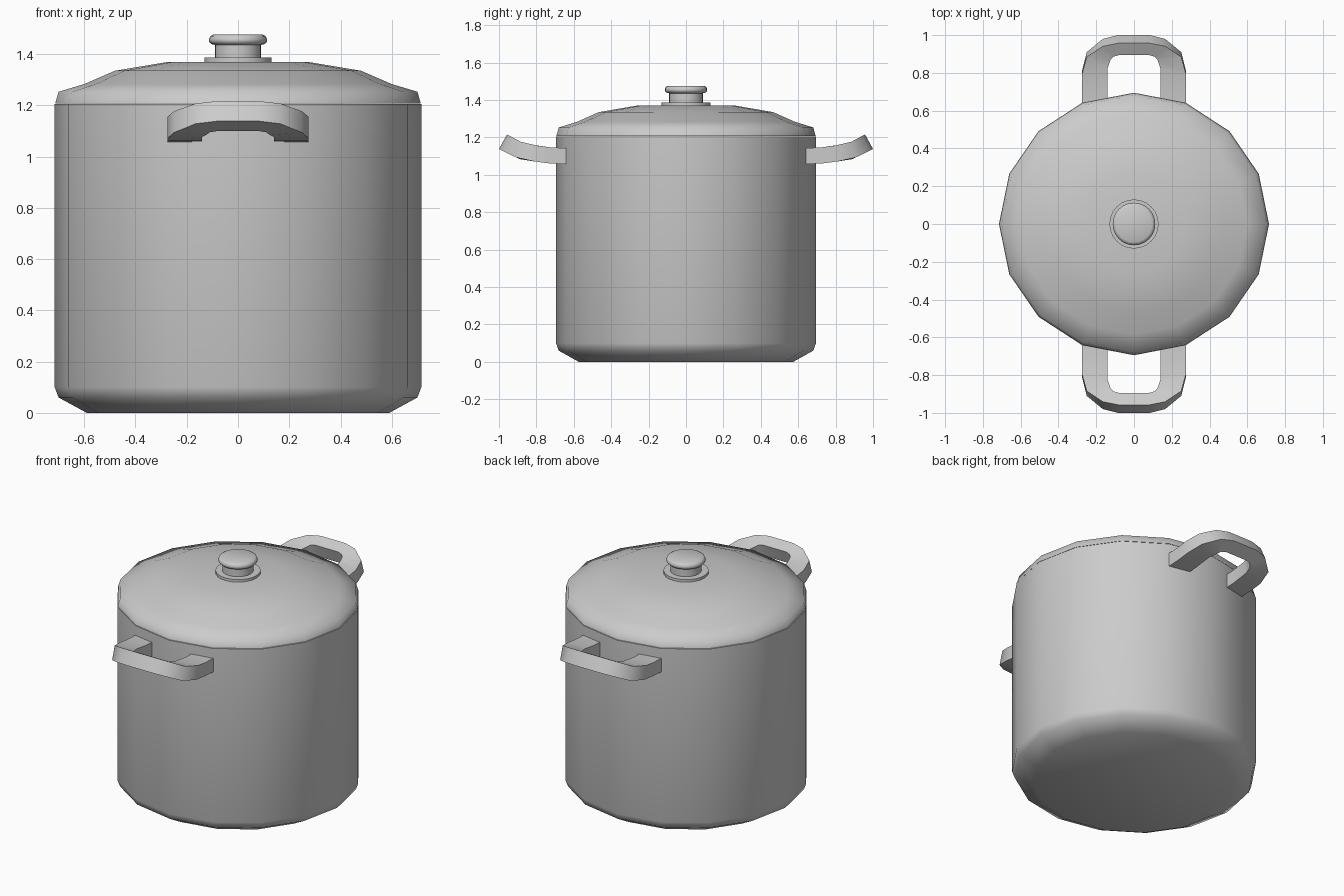
import bpy, bmesh, math

if "Cube" in bpy.data.objects:
    bpy.data.objects.remove(bpy.data.objects["Cube"])


def finish(name, bm, angle):
    bmesh.ops.recalc_face_normals(bm, faces=bm.faces)
    mesh = bpy.data.meshes.new(name)
    bm.to_mesh(mesh)
    bm.free()
    ob = bpy.data.objects.new(name, mesh)
    bpy.context.collection.objects.link(ob)
    bpy.ops.object.select_all(action='DESELECT')
    ob.select_set(True)
    bpy.context.view_layer.objects.active = ob
    bpy.ops.object.shade_smooth_by_angle(angle=math.radians(angle))
    return ob


def lathe(name, profile, sides, angle, sy=1.0):
    """Turn (radius, z) points round the z axis and cap both ends."""
    bm = bmesh.new()
    rings = []
    for r, z in profile:
        rings.append([bm.verts.new((r * math.cos(2 * math.pi * i / sides),
                                    r * sy * math.sin(2 * math.pi * i / sides), z))
                      for i in range(sides)])
    for a, b in zip(rings, rings[1:]):
        for i in range(sides):
            j = (i + 1) % sides
            bm.faces.new((a[i], a[j], b[j], b[i]))
    bm.faces.new(rings[0][::-1])
    bm.faces.new(rings[-1])
    return finish(name, bm, angle)


def interp(table, y):
    for a, b in zip(table, table[1:]):
        if y <= b[0]:
            t = (y - a[0]) / (b[0] - a[0])
            return [p + t * (q - p) for p, q in zip(a, b)][1:]
    return table[-1][1:]


# Handle bend: y, underside z, top offset in y, top offset in z
BEND = [(0.64, 1.057, 0.0, 0.086), (0.75, 1.062, -0.01, 0.085),
        (0.89, 1.084, -0.022, 0.084), (1.0, 1.138, -0.043, 0.078)]
# Handle plan, one half: outer x, outer y, inner x, inner y
PLAN = [(0.275, 0.64, 0.14, 0.64), (0.275, 0.73, 0.14, 0.73),
        (0.275, 0.81, 0.14, 0.84), (0.25, 0.91, 0.125, 0.89),
        (0.165, 0.98, 0.11, 0.912), (0.085, 1.0, 0.08, 0.922)]


def handle(name, side):
    bm = bmesh.new()
    plan = PLAN + [(-a, b, -c, d) for a, b, c, d in PLAN[::-1]]
    loops = []
    for ox, oy, ix, iy in plan:
        zo, dyo, dzo = interp(BEND, oy)
        zi, dyi, dzi = interp(BEND, iy)
        pts = [(ox, oy, zo), (ox, oy + dyo, zo + dzo),
               (ix, iy + dyi, zi + dzi), (ix, iy, zi)]
        loops.append([bm.verts.new((x, y * side, z)) for x, y, z in pts])
    for a, b in zip(loops, loops[1:]):
        for i in range(4):
            j = (i + 1) % 4
            bm.faces.new((a[i], a[j], b[j], b[i]))
    bm.faces.new(loops[0])
    bm.faces.new(loops[-1])
    return finish(name, bm, 45)


# Pot and lid, both slightly squashed 16-sided turnings
lathe("pot_body", [(0.59, 0), (0.70, 0.06), (0.715, 0.10), (0.715, 1.205)], 16, 50, 0.972)
lathe("lid", [(0.713, 1.208), (0.70, 1.253), (0.60, 1.283), (0.48, 1.335),
              (0.27, 1.37)], 16, 60, 0.972)

# Lid knob
lathe("knob_base", [(0.13, 1.365), (0.13, 1.386)], 24, 30)
lathe("knob", [(0.09, 1.38), (0.09, 1.436), (0.104, 1.439), (0.113, 1.449), (0.113, 1.458),
               (0.108, 1.47), (0.096, 1.476)], 24, 50)

# Side loops
handle("front_handle", -1)
handle("back_handle", 1)
